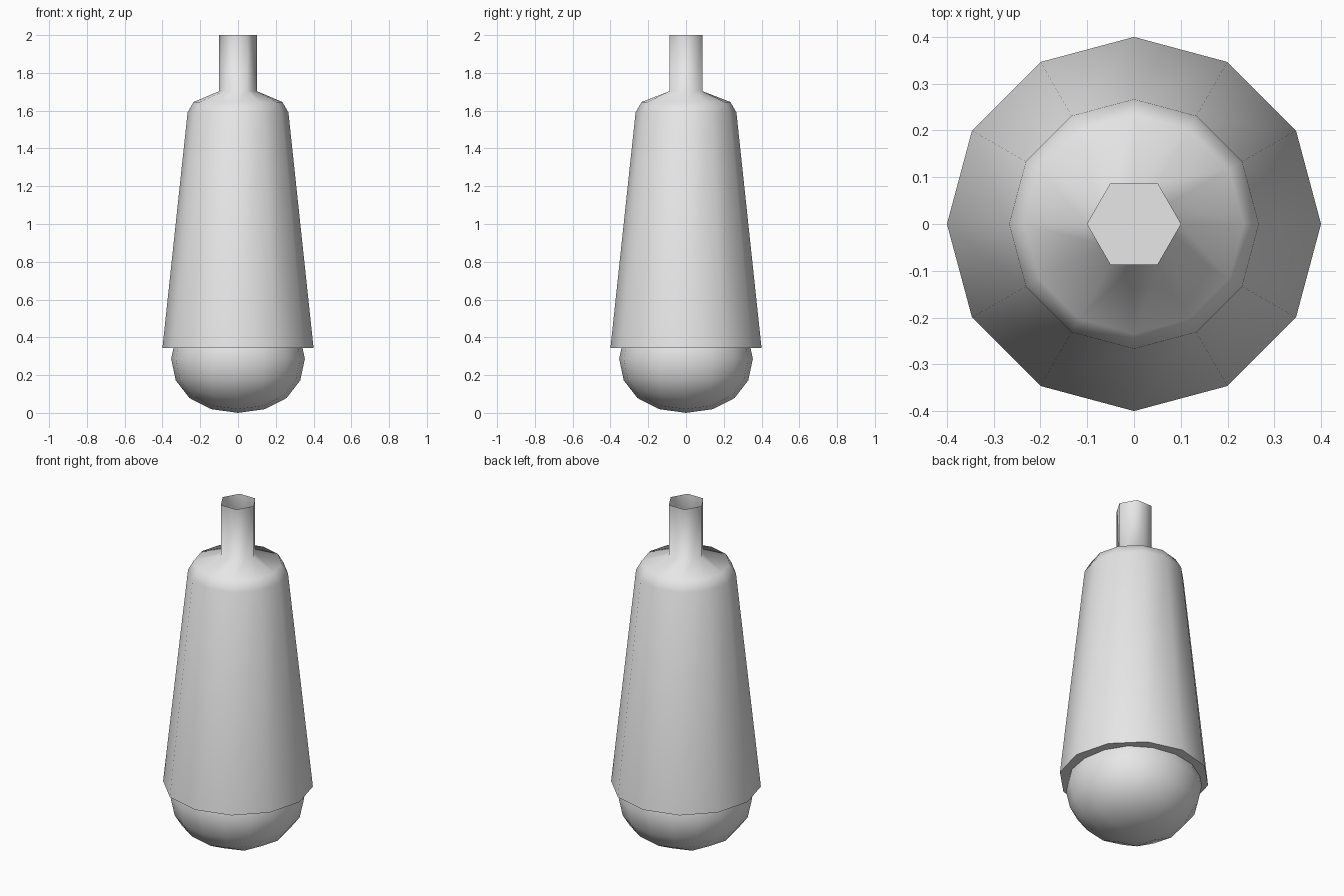
import bpy, bmesh, math
from mathutils import Vector

if "Cube" in bpy.data.objects:
    bpy.data.objects.remove(bpy.data.objects["Cube"])

grey = bpy.data.materials.new("light_grey")
grey.diffuse_color = (0.8, 0.8, 0.8, 1)
grey.use_nodes = True
grey.node_tree.nodes["Principled BSDF"].inputs["Base Color"].default_value = grey.diffuse_color

RIM_Z = 0.344
SIDES = 12


def finish(obj, angle):
    obj.data.materials.clear()
    obj.data.materials.append(grey)
    bpy.ops.object.select_all(action='DESELECT')
    obj.select_set(True)
    bpy.context.view_layer.objects.active = obj
    bpy.ops.object.shade_smooth_by_angle(angle=math.radians(angle))


# Shade and hollow stem: 12-sided rings that merge into a 6-sided tube
# (radius, height, is hexagonal)
profile = [(0.40, RIM_Z, False), (0.267, 1.59, False), (0.235, 1.646, False),
           (0.10, 1.703, True), (0.10, 2.0, True)]
bm = bmesh.new()
rings = []
for r, z, hexagonal in profile:
    ring = []
    for i in range(SIDES):
        a = 2 * math.pi * i / SIDES
        # odd points of a hexagonal ring lie on the middle of its sides
        k = r * math.cos(math.pi / 6) if hexagonal and i % 2 else r
        ring.append(bm.verts.new((k * math.cos(a), k * math.sin(a), z)))
    rings.append(ring)
for low, high in zip(rings, rings[1:]):
    for i in range(SIDES):
        j = (i + 1) % SIDES
        bm.faces.new((low[i], low[j], high[j], high[i]))
bm.faces.new(list(reversed(rings[0])))  # flat underside, stem stays open
mesh = bpy.data.meshes.new("lamp_shade")
bm.to_mesh(mesh)
bm.free()
shade = bpy.data.objects.new("lamp_shade", mesh)
bpy.context.collection.objects.link(shade)
finish(shade, 75)

# Bulb: rounded cube, flattened and cut off at the underside of the shade
bpy.ops.mesh.primitive_cube_add(size=2)
bulb = bpy.context.object
bulb.name = "bulb"
sub = bulb.modifiers.new("round", 'SUBSURF')
sub.levels = 2
bpy.ops.object.modifier_apply(modifier=sub.name)
bm = bmesh.new()
bm.from_mesh(bulb.data)
top = max(v.co.z for v in bm.verts)
for v in bm.verts:
    v.co = Vector((v.co.x * 0.354, v.co.y * 0.354, v.co.z * 0.286)) / top
    v.co.z += 0.286
bmesh.ops.bisect_plane(bm, geom=bm.verts[:] + bm.edges[:] + bm.faces[:],
                       plane_co=(0, 0, RIM_Z), plane_no=(0, 0, 1),
                       clear_outer=True)
bm.to_mesh(bulb.data)
bm.free()
finish(bulb, 75)
